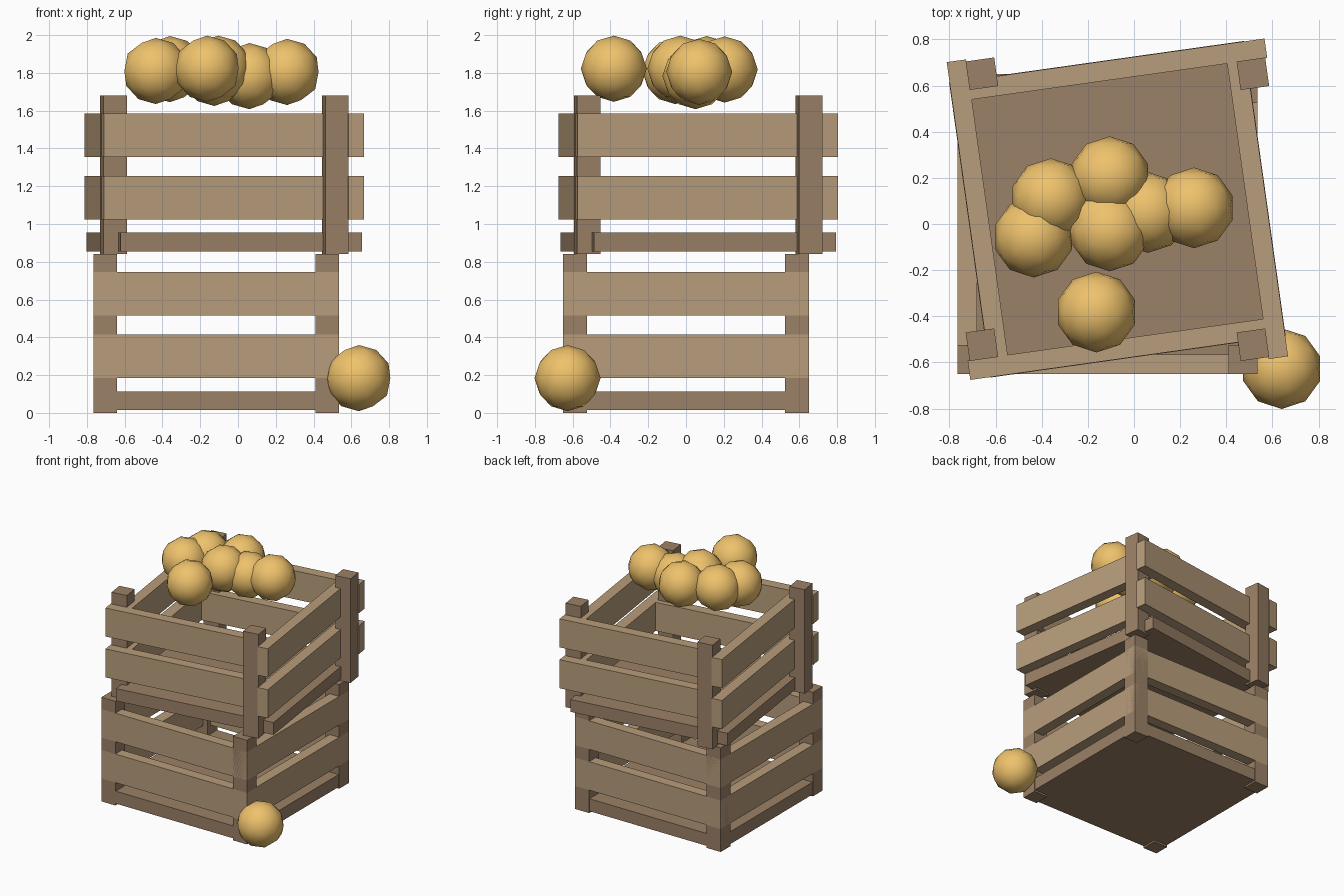
import bpy
from math import radians

if "Cube" in bpy.data.objects:
    bpy.data.objects.remove(bpy.data.objects["Cube"])


def material(name, rgb):
    m = bpy.data.materials.new(name)
    m.diffuse_color = (*rgb, 1)
    m.use_nodes = True
    m.node_tree.nodes["Principled BSDF"].inputs["Base Color"].default_value = m.diffuse_color
    return m


LIGHT = material("light_wood", (0.48, 0.34, 0.20))
DARK = material("dark_wood", (0.33, 0.22, 0.135))
FRUIT = material("fruit_yellow", (0.86, 0.54, 0.15))


def board(name, centre, size, angle, mat):
    """Box turned about its own centre."""
    bpy.ops.mesh.primitive_cube_add(size=1, location=centre)
    ob = bpy.context.object
    ob.name = name
    ob.scale = size
    bpy.ops.object.transform_apply(location=False, rotation=False, scale=True)
    ob.rotation_euler.z = angle
    ob.data.materials.append(mat)


def crate(name, x, y, z, angle):
    half, height, post, thick = 0.65, 0.84, 0.125, 0.085
    # floor
    board(name + "_floor", (x, y, z + 0.064), (1.292, 1.292, 0.10), angle, DARK)
    # corner posts
    p = half - post / 2
    for sx in (-1, 1):
        for sy in (-1, 1):
            board(name + "_post", (x + sx * p, y + sy * p, z + height / 2),
                  (post, post, height), angle, DARK)
    # two rows of slats on each of the four sides
    s = half - thick / 2
    for h in (0.30, 0.63):
        for side in (-1, 1):
            board(name + "_slat", (x, y + side * s, z + h),
                  (2 * half, thick, 0.23), angle, LIGHT)
            board(name + "_slat", (x + side * s, y, z + h),
                  (thick, 2 * half, 0.23), angle, LIGHT)


crate("lower_crate", -0.115, 0, 0, 0)
crate("upper_crate", -0.072, 0.064, 0.84, radians(8))

# round fruit: heap on top and one on the ground
for pos in [(-0.435, -0.057, 1.81), (-0.36, 0.11, 1.82), (-0.105, 0.205, 1.818),
            (-0.125, 0.0, 1.80), (-0.105, -0.03, 1.822), (0.06, 0.05, 1.783),
            (0.26, 0.07, 1.805), (-0.163, -0.382, 1.822), (0.64, -0.627, 0.184)]:
    bpy.ops.mesh.primitive_ico_sphere_add(subdivisions=2, radius=0.175, location=pos)
    fruit = bpy.context.object
    fruit.name = "fruit"
    fruit.data.materials.append(FRUIT)
    bpy.ops.object.shade_smooth()
